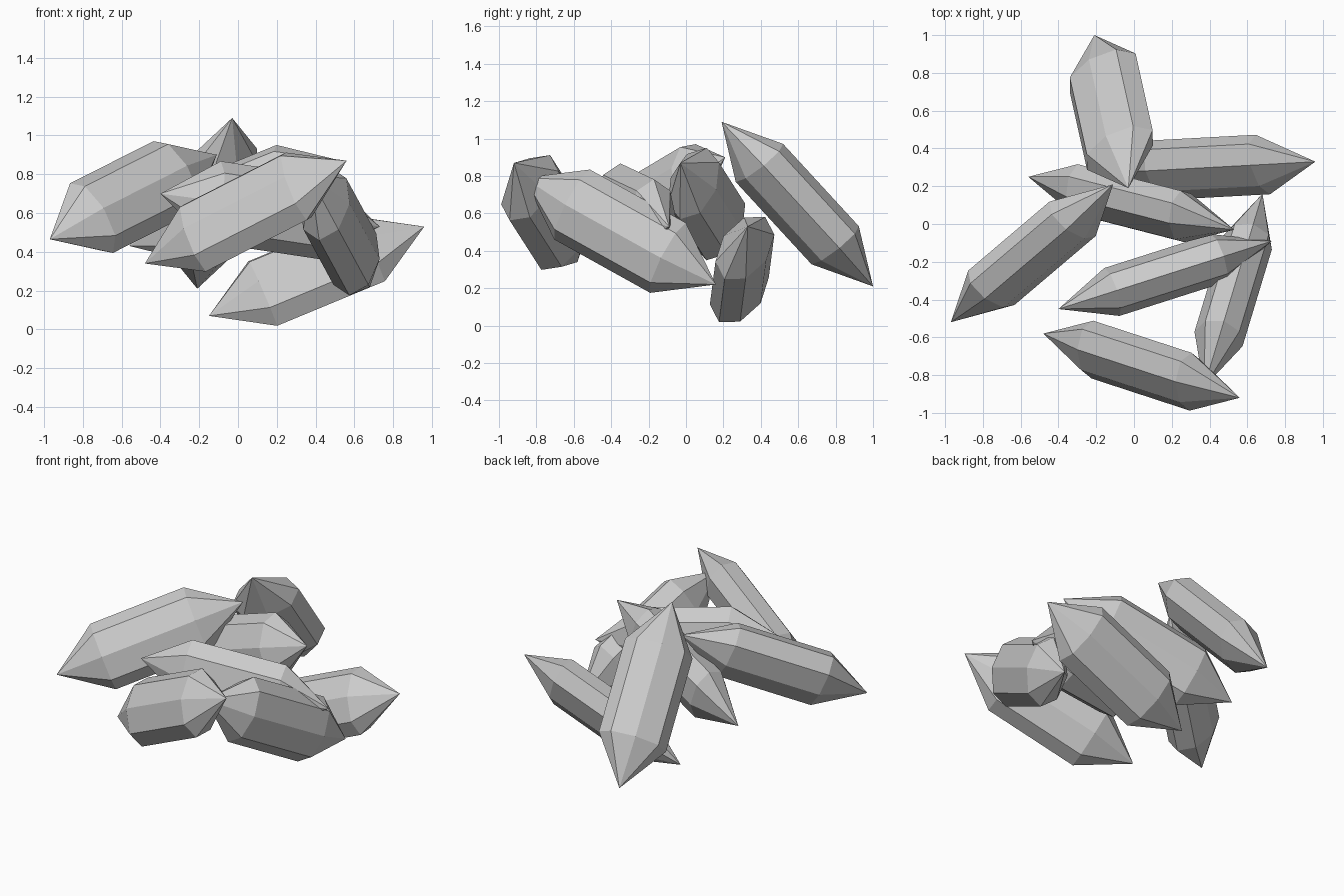
import bpy, math
from mathutils import Vector

if "Cube" in bpy.data.objects:
    bpy.data.objects.remove(bpy.data.objects["Cube"])

LONG, SHORT, SIDES = 0.212, 0.133, 8   # half-widths of the flattened octagonal section
SHOULDER = 0.25                        # where the points begin, as a share of the length


def crystal(name, low, high, roll):
    """Double-pointed flattened prism between two tips, rolled about its axis."""
    low, high = Vector(low), Vector(high)
    axis = (high - low).normalized()
    side = Vector((-axis.y, axis.x, 0)).normalized()
    up = axis.cross(side)
    if up.z < 0:
        up = -up
    r = math.radians(roll)
    wide = up * math.cos(r) + side * math.sin(r)
    thin = side * math.cos(r) - up * math.sin(r)

    verts = [low, high]
    for t in (SHOULDER, 1 - SHOULDER):
        centre = low.lerp(high, t)
        for i in range(SIDES):
            a = 2 * math.pi * i / SIDES
            verts.append(centre - wide * LONG * math.cos(a) + thin * SHORT * math.sin(a))
    faces = []
    for i in range(SIDES):
        a, b = 2 + i, 2 + (i + 1) % SIDES
        c, d = a + SIDES, b + SIDES
        faces += [(0, b, a), (a, b, d, c), (c, d, 1)]
    mesh = bpy.data.meshes.new(name)
    mesh.from_pydata(verts, [], faces)
    mesh.update()
    # make normals face outwards
    mid = (low + high) / 2
    if mesh.polygons[0].normal.dot(mesh.polygons[0].center - mid) < 0:
        mesh.flip_normals()
    obj = bpy.data.objects.new(name, mesh)
    bpy.context.collection.objects.link(obj)


# pile of crystals: lower tip, upper tip, roll in degrees
crystal("crystal_back", (-0.21, 1.0, 0.21), (-0.03, 0.19, 1.09), 65)
crystal("crystal_base", (-0.15, 0.27, 0.07), (0.96, 0.33, 0.53), 32)
crystal("crystal_middle", (-0.56, 0.25, 0.43), (0.53, -0.03, 0.87), 15)
crystal("crystal_left", (-0.97, -0.52, 0.465), (-0.11, 0.21, 0.90), 25)
crystal("crystal_inner", (0.73, -0.09, 0.53), (-0.40, -0.45, 0.70), 0)
crystal("crystal_right", (0.68, 0.16, 0.22), (0.37, -0.865, 0.79), 0)
crystal("crystal_front", (-0.48, -0.58, 0.34), (0.56, -0.92, 0.87), 24)
